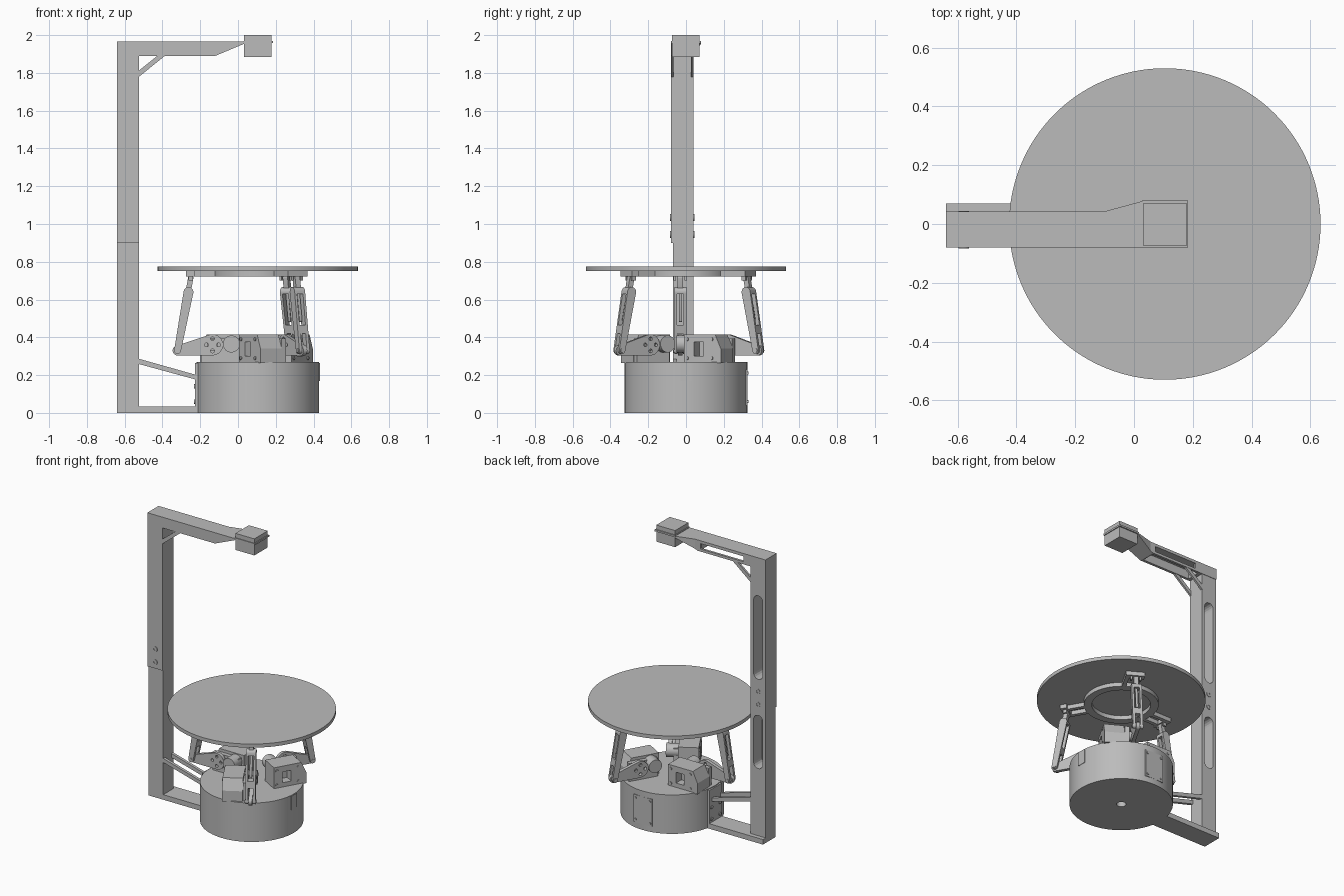
import bpy, bmesh, math
from mathutils import Matrix, Vector

if "Cube" in bpy.data.objects:
    bpy.data.objects.remove(bpy.data.objects["Cube"])

grey = bpy.data.materials.new("machine grey")
grey.use_nodes = True
grey.diffuse_color = (0.5, 0.5, 0.5, 1)
grey.node_tree.nodes["Principled BSDF"].inputs["Base Color"].default_value = (0.5, 0.5, 0.5, 1)

CX = 0.105  # x of the drum and table axis


def finish(name, bm, smooth=False):
    bmesh.ops.recalc_face_normals(bm, faces=bm.faces)
    me = bpy.data.meshes.new(name)
    bm.to_mesh(me)
    bm.free()
    me.materials.append(grey)
    ob = bpy.data.objects.new(name, me)
    bpy.context.collection.objects.link(ob)
    if smooth:
        bpy.ops.object.select_all(action='DESELECT')
        ob.select_set(True)
        bpy.context.view_layer.objects.active = ob
        bpy.ops.object.shade_smooth_by_angle(angle=math.radians(35))
    return ob


def prism(name, pts, axis, lo, hi, smooth=False):
    """Extrude a 2D outline along an axis: 'x' takes (y,z), 'y' takes (x,z), 'z' takes (x,y)."""
    place = {'x': lambda a, b, c: (c, a, b), 'y': lambda a, b, c: (a, c, b),
             'z': lambda a, b, c: (a, b, c)}[axis]
    bm = bmesh.new()
    face = bm.faces.new([bm.verts.new(place(a, b, lo)) for a, b in pts])
    new = bmesh.ops.extrude_face_region(bm, geom=[face])["geom"]
    verts = [v for v in new if isinstance(v, bmesh.types.BMVert)]
    bmesh.ops.translate(bm, verts=verts, vec=Vector(place(0, 0, hi - lo)))
    return finish(name, bm, smooth)


def box(name, x, y, z):
    return prism(name, [(x[0], y[0]), (x[1], y[0]), (x[1], y[1]), (x[0], y[1])], 'z', *z)


def circle(c, r, n=32):
    return [(c[0] + r * math.cos(2 * math.pi * i / n), c[1] + r * math.sin(2 * math.pi * i / n))
            for i in range(n)]


def link_outline(c1, r1, c2, r2, n=12):
    """Outline hugging two circles."""
    dx, dy = c2[0] - c1[0], c2[1] - c1[1]
    a, b = math.atan2(dy, dx), math.acos((r1 - r2) / math.hypot(dx, dy))
    pts = []
    for c, r, s, e in ((c2, r2, a - b, a + b), (c1, r1, a + b, a - b + 2 * math.pi)):
        for i in range(n + 1):
            t = s + (e - s) * i / n
            pts.append((c[0] + r * math.cos(t), c[1] + r * math.sin(t)))
    return pts


def cut(ob, *cutters):
    for c in cutters:
        c.hide_render = True
        mod = ob.modifiers.new("cut", 'BOOLEAN')
        mod.operation, mod.solver, mod.object = 'DIFFERENCE', 'EXACT', c
        bpy.context.view_layer.objects.active = ob
        bpy.ops.object.modifier_apply(modifier=mod.name)
        bpy.data.objects.remove(c)
    return ob


def slot(axis_x, z0, z1, r, y0, y1):
    return prism("slot", link_outline((axis_x, z0 + r), r, (axis_x, z1 - r), r, 8), 'y', y0, y1)


# Drum base with a centre hole underneath and an access plate at the back
drum = prism("drum_base", circle((CX, 0), 0.325, 96), 'z', 0, 0.27, True)
cut(drum, prism("hole", circle((CX, 0), 0.03), 'z', -0.1, 0.05))
box("access_plate", (CX - 0.07, CX + 0.07), (0.3, 0.325), (0.04, 0.23))
for x in (CX - 0.055, CX + 0.055):
    for z in (0.06, 0.21):
        prism("plate_screw", circle((x, z), 0.008, 12), 'y', 0.31, 0.331)
box("side_tab", (CX + 0.29, CX + 0.328), (-0.03, 0.03), (0.17, 0.265))

# Round table
prism("table_top", circle((CX, 0), 0.53, 128), 'z', 0.75, 0.775, True)
ring = prism("table_ring", circle((CX, 0), 0.235, 64), 'z', 0.722, 0.75, True)
cut(ring, prism("hole", circle((CX, 0), 0.185, 64), 'z', 0.7, 0.8))

# Column: upper and lower lengths with rear pockets
lower = box("lower_column", (-0.64, -0.525), (-0.07, 0.04), (0, 0.9))
cut(lower, slot(-0.582, 0.5, 0.87, 0.035, -0.05, 0.1))
upper = box("upper_column", (-0.64, -0.525), (-0.08, 0.04), (0.9, 1.89))
cut(upper, slot(-0.582, 1.12, 1.7, 0.035, -0.06, 0.1))
for z in (0.945, 1.035):
    for y in (-0.084, 0.036):
        bolt = prism("column_bolt", circle((-0.58, z), 0.018, 24), 'y', y, y + 0.008, True)
        cut(bolt, prism("hole", circle((-0.58, z), 0.009, 16), 'y', y - 0.1, y + 0.1))

# Foot bar and its sloping struts
box("foot_bar", (-0.64, -0.19), (-0.07, 0.07), (0, 0.035))
box("drum_bracket", (-0.228, -0.16), (-0.07, 0.07), (0.035, 0.265))
for y in (-0.07, 0.02):
    prism("foot_strut", [(-0.53, 0.26), (-0.2, 0.17), (-0.2, 0.195), (-0.53, 0.288)],
          'y', y, y + 0.02)
for y in (-0.045, 0.045):
    for z in (0.06, 0.14):
        prism("bracket_screw", circle((y, z), 0.012, 16), 'x', -0.233, -0.22)

# Overhead arm, hollow below and open at the back
arm = prism("overhead_arm", [(-0.64, 1.89), (-0.12, 1.89), (0.035, 1.955), (0.035, 1.965),
                             (-0.64, 1.965)], 'y', -0.08, 0.08)
cut(arm,
    prism("taper", [(-0.7, 0.043), (-0.1, 0.043), (0.036, 0.08), (0.036, 0.1), (-0.7, 0.1)],
          'z', 1.8, 2.1),
    box("pocket", (-0.5, -0.13), (-0.062, 0.027), (1.8, 1.948)),
    box("window", (-0.47, -0.14), (0.0, 0.1), (1.908, 1.945)))
for y in (-0.08, 0.027):
    prism("arm_brace", [(-0.53, 1.775), (-0.385, 1.892), (-0.425, 1.892), (-0.53, 1.808)],
          'y', y, y + 0.014)

# Sensor head
box("sensor_head", (0.033, 0.178), (-0.075, 0.072), (1.885, 2.0))
box("sensor_flange", (0.028, 0.184), (-0.08, 0.08), (1.958, 1.97))
for x in (0.042, 0.17):
    for y in (-0.066, 0.064):
        prism("head_screw", circle((x, y), 0.008, 12), 'z', 1.95, 1.976)


def leg_parts():
    """One leg, built along +x from the drum axis."""
    parts = []
    # Servo housing with sloped outer corner and a slotted inner side
    body = prism("servo_housing", [(0.08, 0.265), (0.305, 0.265), (0.305, 0.34), (0.27, 0.415),
                                   (0.08, 0.415)], 'y', -0.16, -0.03)
    cut(body, box("notch", (0.14, 0.2), (-0.2, -0.1), (0.3, 0.375)))
    parts.append(body)
    parts.append(box("servo_bracket", (0.1, 0.3), (-0.03, 0.0), (0.265, 0.395)))
    parts.append(prism("servo_motor", circle((0.14, 0.365), 0.045), 'y', -0.03, 0.05, True))
    parts.append(prism("servo_shaft", circle((0.24, 0.36), 0.03), 'y', -0.03, 0.03, True))
    for x in (0.1, 0.25):
        for z in (0.29, 0.39):
            parts.append(prism("housing_screw", circle((x, z), 0.009, 12), 'y', -0.166, -0.155))
    # Crank with four holes around its hub
    crank = prism("crank", link_outline((0.24, 0.36), 0.056, (0.425, 0.33), 0.026), 'y', 0.018, 0.042, True)
    cut(crank, *[prism("hole", circle((0.24 + 0.032 * dx, 0.36 + 0.032 * dz), 0.01, 16), 'y', 0, 0.1)
                 for dx, dz in ((1, 0), (-1, 0), (0, 1), (0, -1))])
    parts.append(crank)
    # Push rod: forked, slotted frame with a pin and ball joint
    rod = prism("push_rod", link_outline((0.425, 0.33), 0.018, (0.367, 0.64), 0.026), 'y', -0.002, 0.062, True)
    cut(rod, box("fork", (0.3, 0.5), (0.015, 0.045), (0.28, 0.42)),
        box("window", (0.3, 0.5), (0.012, 0.048), (0.465, 0.63)))
    parts.append(rod)
    parts.append(prism("rod_core", link_outline((0.395, 0.49), 0.009, (0.37, 0.63), 0.009), 'y', 0.022, 0.038, True))
    parts.append(prism("crank_pin", circle((0.425, 0.33), 0.012, 20), 'y', -0.006, 0.066, True))
    parts.append(prism("rod_end", link_outline((0.367, 0.65), 0.014, (0.355, 0.715), 0.014), 'y', 0.015, 0.045, True))
    # Table spoke: two rails and a cross foot
    for y in (-0.035, 0.04):
        parts.append(box("table_spoke", (0.2, 0.36), (y, y + 0.025), (0.722, 0.752)))
    parts.append(box("spoke_foot", (0.335, 0.38), (-0.035, 0.085), (0.722, 0.752)))
    for y in (-0.005, 0.053):
        parts.append(box("joint_lug", (0.343, 0.367), (y, y + 0.012), (0.7, 0.73)))
    return parts


# Three legs spaced around the axis
for angle in (180, 60, -60):
    m = Matrix.Translation((CX, 0, 0)) @ Matrix.Rotation(math.radians(angle), 4, 'Z')
    for part in leg_parts():
        part.data.transform(m)
